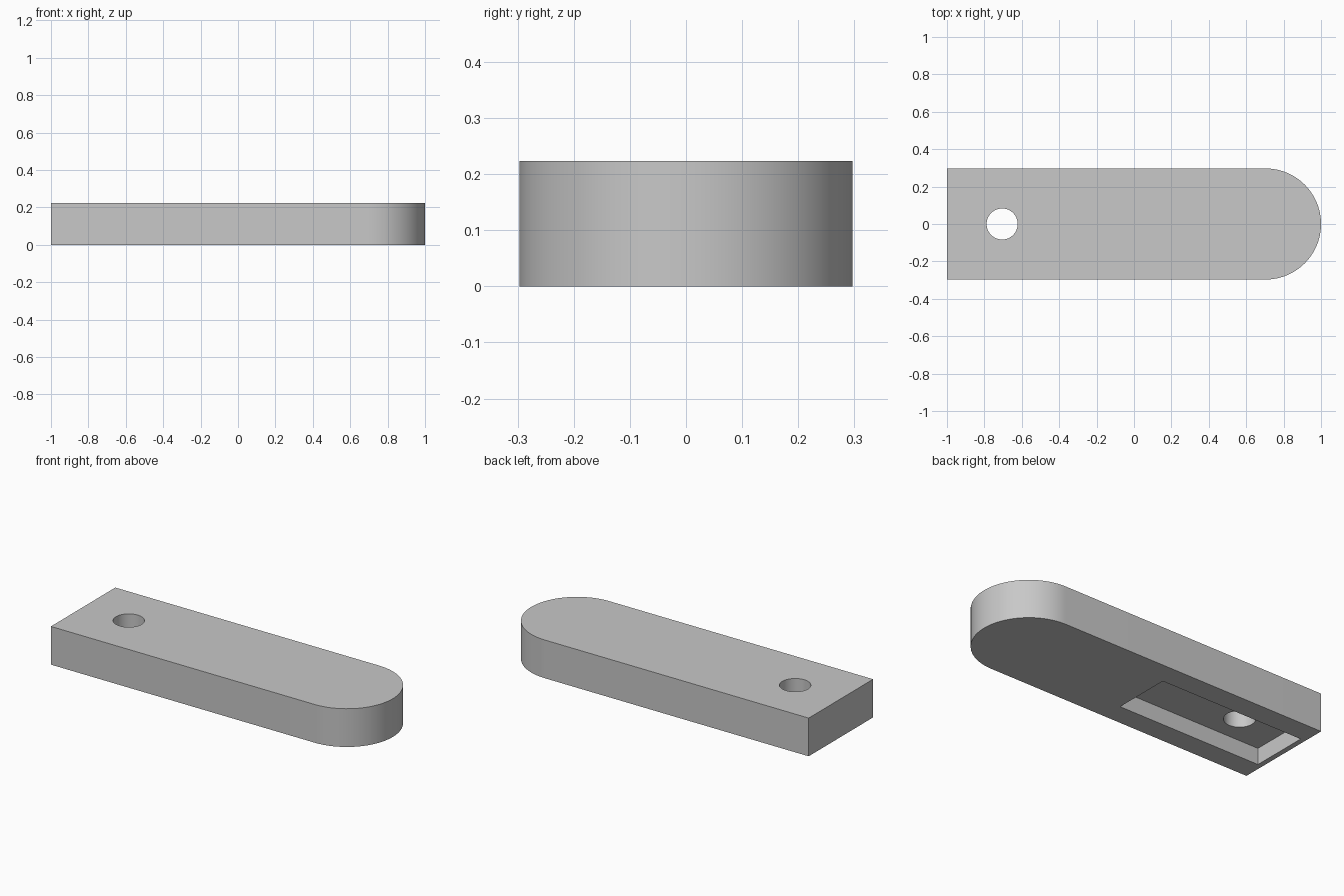
import bpy
import bmesh
from math import pi, sin, cos, radians

cube = bpy.data.objects.get("Cube")
if cube:
    bpy.data.objects.remove(cube, do_unlink=True)

HALF_W = 0.297
HEIGHT = 0.223
HOLE_X, HOLE_R = -0.705, 0.083
POCKET_DEPTH = 0.095

grey = bpy.data.materials.new("plain grey")
grey.use_nodes = True
COLOUR = (0.58, 0.58, 0.58, 1)
grey.diffuse_color = COLOUR
grey.node_tree.nodes["Principled BSDF"].inputs["Base Color"].default_value = COLOUR


def prism(name, outline, z0, z1):
    """Extrude a counter-clockwise outline from z0 up to z1."""
    bm = bmesh.new()
    base = bm.faces.new([bm.verts.new((x, y, z0)) for x, y in outline])
    top = bmesh.ops.extrude_face_region(bm, geom=[base])["geom"]
    moved = [v for v in top if isinstance(v, bmesh.types.BMVert)]
    bmesh.ops.translate(bm, vec=(0, 0, z1 - z0), verts=moved)
    bmesh.ops.recalc_face_normals(bm, faces=bm.faces)
    mesh = bpy.data.meshes.new(name)
    bm.to_mesh(mesh)
    bm.free()
    mesh.materials.append(grey)
    obj = bpy.data.objects.new(name, mesh)
    bpy.context.collection.objects.link(obj)
    return obj


def arc(cx, r, start, end, steps):
    angles = [start + (end - start) * i / steps for i in range(steps + 1)]
    return [(cx + r * cos(a), r * sin(a)) for a in angles]


# Bar with one square end and one round end
outline = [(-1, HALF_W), (-1, -HALF_W)] + arc(1 - HALF_W, HALF_W, -pi / 2, pi / 2, 48)
bar = prism("bar", outline, 0, HEIGHT)

# Underside pocket and round through hole
pocket = [(-0.97, -0.17), (-0.05, -0.17), (-0.05, 0.17), (-0.97, 0.17)]
cutters = [
    prism("pocket_cutter", pocket, -0.1, POCKET_DEPTH),
    prism("hole_cutter", arc(HOLE_X, HOLE_R, 0, 2 * pi, 64)[:-1], -0.2, HEIGHT + 0.1),
]

bpy.ops.object.select_all(action="DESELECT")
bar.select_set(True)
bpy.context.view_layer.objects.active = bar
for cutter in cutters:
    cutter.hide_render = True
    mod = bar.modifiers.new(cutter.name, "BOOLEAN")
    mod.operation = "DIFFERENCE"
    mod.solver = "EXACT"
    mod.object = cutter
    bpy.ops.object.modifier_apply(modifier=mod.name)
    bpy.data.objects.remove(cutter, do_unlink=True)

# Smooth curved walls, sharp edges
bpy.ops.object.shade_smooth_by_angle(angle=radians(30))
